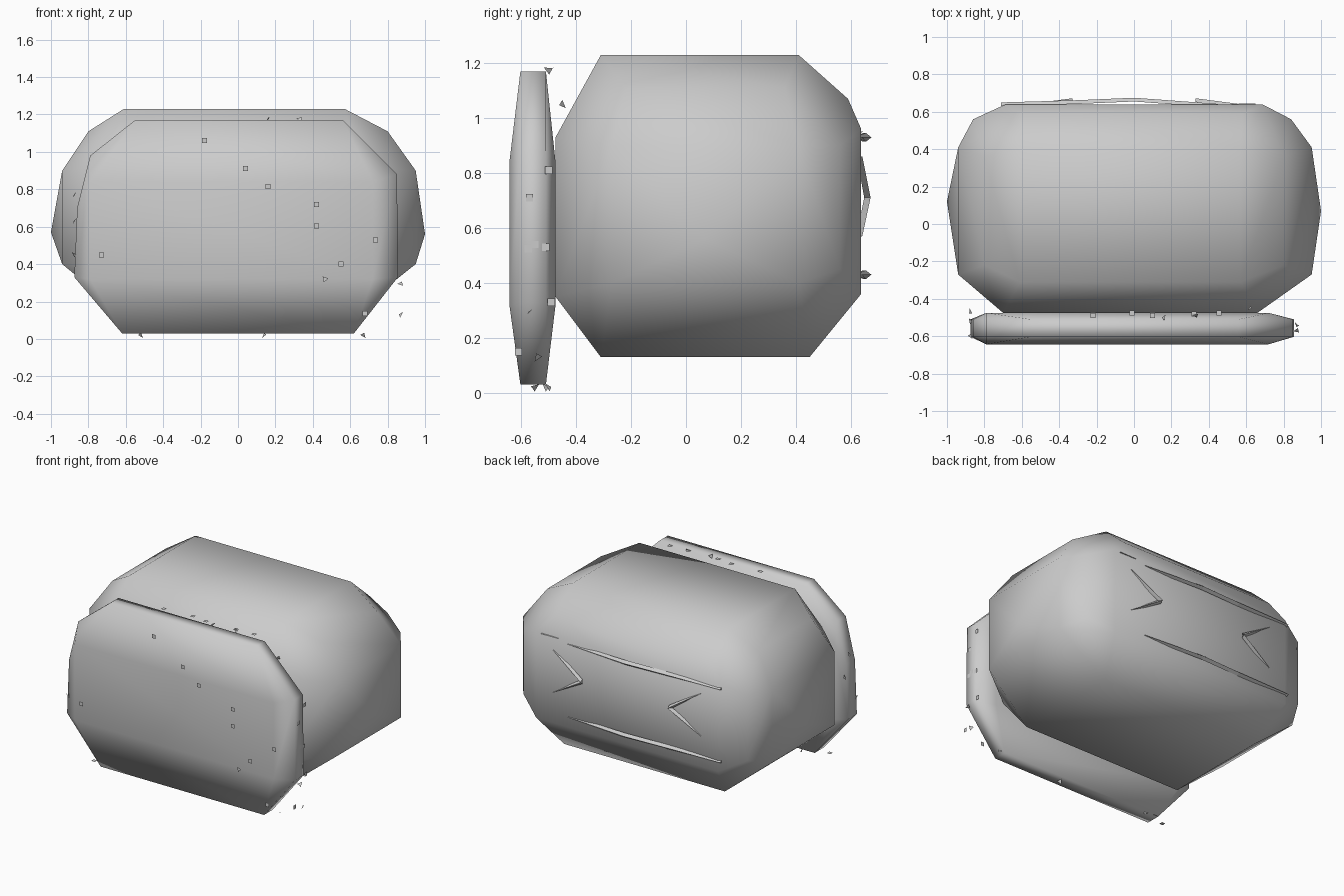
import bpy, bmesh, math, random
from mathutils import Vector

if "Cube" in bpy.data.objects:
    bpy.data.objects.remove(bpy.data.objects["Cube"])
random.seed(4)


def finish(name, bm, smooth=True):
    bmesh.ops.recalc_face_normals(bm, faces=bm.faces[:])
    for f in bm.faces:
        f.smooth = smooth
    me = bpy.data.meshes.new(name)
    bm.to_mesh(me)
    bm.free()
    ob = bpy.data.objects.new(name, me)
    bpy.context.collection.objects.link(ob)
    return ob


def hull(name, pts):
    bm = bmesh.new()
    for p in pts:
        bm.verts.new(p)
    res = bmesh.ops.convex_hull(bm, input=bm.verts[:])
    junk = [v for v in res["geom_interior"] + res["geom_unused"]
            if isinstance(v, bmesh.types.BMVert) and v.is_valid]
    bmesh.ops.delete(bm, geom=list(set(junk)), context='VERTS')
    bmesh.ops.dissolve_limit(bm, angle_limit=0.02, verts=bm.verts[:], edges=bm.edges[:])
    return finish(name, bm)


def box(xs, ys, zs):
    return [(x, y, z) for x in xs for y in ys for z in zs]


# Main body: hull of the flat panels on each side and the rounded shoulders
body = box((-0.61, 0.57), (-0.31, 0.41), (1.23,))
body += box((-0.61, 0.61), (-0.31, 0.45), (0.13,))
body += box((-0.69, 0.69), (0.638,), (0.36, 0.96))
body += box((-0.70, 0.66), (-0.475,), (0.35, 0.93))
body += box((-0.94, 0.95), (-0.27, 0.41), (0.40, 0.90))
body += box((-0.80, 0.80), (-0.22, 0.36), (1.11,))
body += box((-0.86, 0.84), (0.56,), (0.45, 0.90))
body += box((-0.60, 0.58), (0.59,), (1.07,))
body += [(1.0, 0.07, 0.56), (-1.0, 0.12, 0.57)]
hull("body", body)

# Front plate: rim outline, plus inset outlines that swell front and back
rim = [(-0.55, 1.17), (0.56, 1.17), (0.85, 0.88), (0.855, 0.33), (0.79, 0.25),
       (0.62, 0.03), (-0.62, 0.03), (-0.75, 0.19), (-0.875, 0.33),
       (-0.86, 0.70), (-0.79, 0.98)]
plate = [(x, y, z) for x, z in rim for y in (-0.603, -0.51)]
plate += box((-0.79, 0.72), (-0.643, -0.475), (0.32, 0.84))
hull("front_plate", plate)

# Small loose chips around the plate: square flakes and pointed slivers
chips = bmesh.new()


def chip(pos, normal, sides=4, r=0.019):
    c, n = Vector(pos), Vector(normal).normalized()
    u = n.orthogonal().normalized()
    w = n.cross(u)
    spin = 0 if sides == 4 else random.uniform(0, 2)
    vs = [chips.verts.new(c + r * (u * math.cos(spin + math.tau * i / sides)
                                   + w * math.sin(spin + math.tau * i / sides)))
          for i in range(sides)]
    chips.faces.new(vs)


for x, z in [(-.18, 1.06), (.04, .91), (.16, .815), (.42, .72), (.42, .605),
             (.735, .53), (.55, .40), (-.73, .45), (.68, .135)]:
    chip((x, -0.655, z), (0, -1, 0))
chip((.465, -0.655, .32), (0, -1, 0), 3)
for y, z in [(-.5, .81), (-.57, .71), (-.575, .525), (-.55, .54),
             (-.51, .53), (-.49, .33), (-.61, .15)]:
    chip((0.857, y, z), (1, 0, 0))
for x, y in [(-.22, -.49), (-.01, -.475), (.1, -.49), (.32, -.48), (.455, -.475)]:
    chip((x, y, 1.177), (0, 0, 1))
for x, y in [(-.7, -.56), (-.6, -.52), (.25, -.55), (.55, -.58)]:
    chip((x, y, 0.033), (0, 0, -1))
for p in [(-.875, -.52, .77), (-.875, -.47, .63), (-.875, -.6, .45), (.87, -.57, .295),
          (.87, -.54, .13), (-.52, -.51, .02), (.14, -.55, .02), (.67, -.5, .02),
          (.16, -.5, 1.175), (.33, -.49, 1.175), (.62, -.45, 1.05)]:
    chip(p, (random.uniform(-1, 1), random.uniform(-1, 1), 0.5), 3)
finish("loose_chips", chips, False)


# Thin raised splinters on the back panel
def splinter(name, path, half):
    bm = bmesh.new()
    rings = []
    for (x, y, z), h in zip(path, half):
        rings.append([bm.verts.new((x, y - 0.02, z - h)), bm.verts.new((x, y, z)),
                      bm.verts.new((x, y - 0.02, z + h))])
    for a, b in zip(rings, rings[1:]):
        for i in range(3):
            j = (i + 1) % 3
            bm.faces.new((a[i], a[j], b[j], b[i]))
    bm.faces.new(rings[0])
    bm.faces.new(rings[-1][::-1])
    finish(name, bm, False)


for label, z in (("upper", 0.93), ("lower", 0.43)):
    splinter(label + "_back_strip",
             [(-0.71, 0.65, z), (-0.3, 0.662, z), (0, 0.675, z), (0.45, 0.642, z)],
             (0.008, 0.015, 0.016, 0.004))
splinter("back_strip_tip", [(0.52, 0.642, 0.95), (0.65, 0.645, 0.95)], (0.004, 0.006))
for label, s in (("left", -1), ("right", 1)):
    splinter(label + "_back_chevron",
             [(s * 0.56, 0.642, 0.86), (s * 0.33, 0.672, 0.71), (s * 0.56, 0.642, 0.57)],
             (0.004, 0.016, 0.004))
